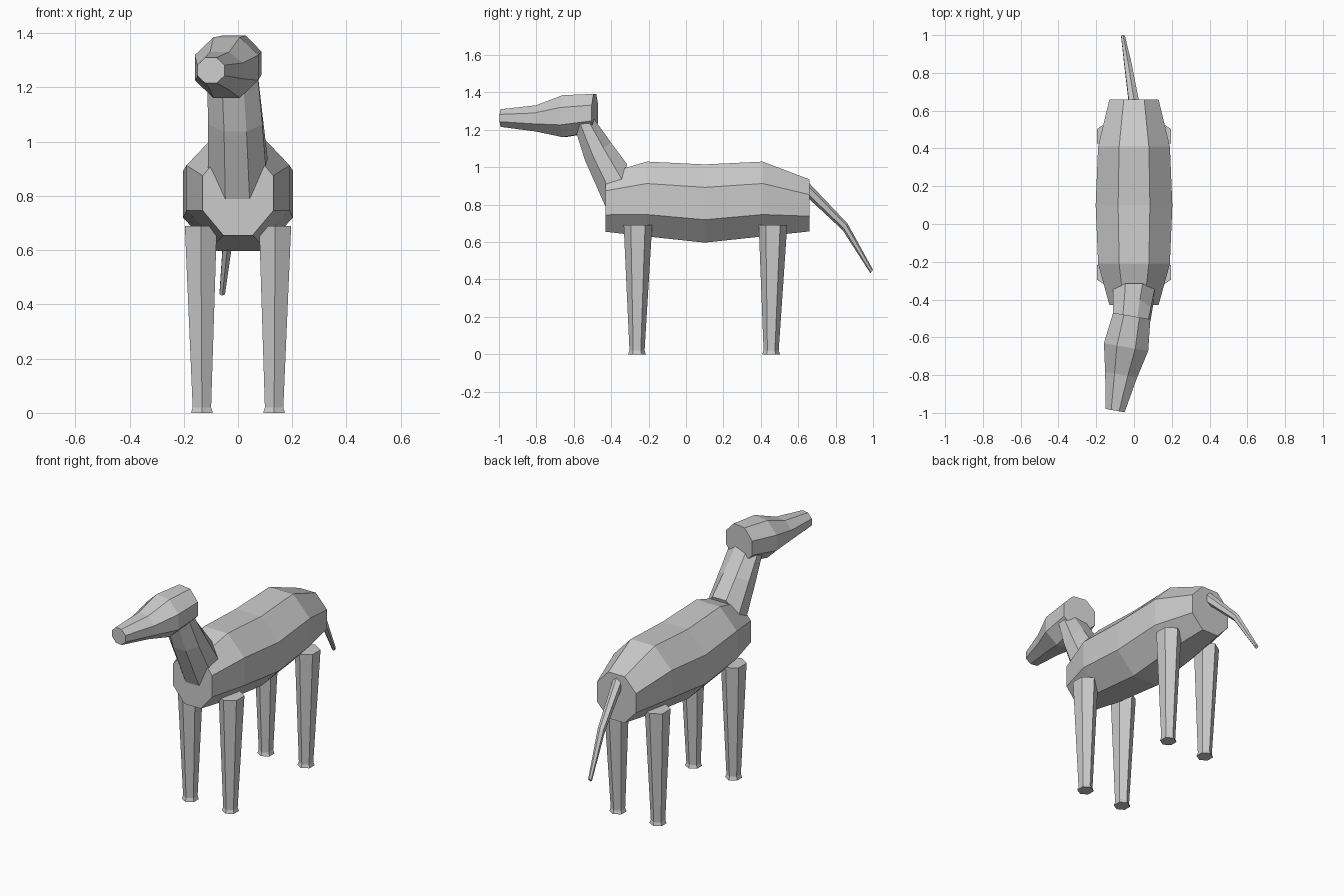
import bpy, bmesh, math
from mathutils import Vector

cube = bpy.data.objects.get("Cube")
if cube:
    bpy.data.objects.remove(cube, do_unlink=True)

grey = bpy.data.materials.new("plain_grey")
grey.use_nodes = True
COLOUR = (0.6, 0.6, 0.6, 1)
grey.diffuse_color = COLOUR
grey.node_tree.nodes["Principled BSDF"].inputs["Base Color"].default_value = COLOUR


def loft(name, rings, sides=8):
    """Skin a closed flat-sided tube; each ring is (centre, half-width vector, half-height vector)."""
    bm = bmesh.new()
    grow = 1 / math.cos(math.pi / sides)
    loops = []
    for centre, across, up in rings:
        loop = []
        for k in range(sides):
            a = math.tau * (k + 0.5) / sides
            p = Vector(centre) + grow * (math.cos(a) * Vector(across) + math.sin(a) * Vector(up))
            loop.append(bm.verts.new(p))
        loops.append(loop)
    for a, b in zip(loops, loops[1:]):
        for k in range(sides):
            j = (k + 1) % sides
            bm.faces.new((a[k], a[j], b[j], b[k]))
    bm.faces.new(loops[0])
    bm.faces.new(loops[-1])
    bmesh.ops.recalc_face_normals(bm, faces=bm.faces)
    mesh = bpy.data.meshes.new(name)
    bm.to_mesh(mesh)
    bm.free()
    mesh.materials.append(grey)
    obj = bpy.data.objects.new(name, mesh)
    bpy.context.collection.objects.link(obj)
    return obj


# Barrel body: y, centre z, half width, half height
body = [(-0.43, 0.81, 0.13, 0.155), (-0.21, 0.83, 0.19, 0.2), (0.1, 0.806, 0.203, 0.209),
        (0.41, 0.83, 0.19, 0.2), (0.66, 0.796, 0.13, 0.139)]
loft("body", [((0, y, z), (w, 0, 0), (0, 0, h)) for y, z, w, h in body])

# Neck: centre x, half width, then throat and nape points in y, z
neck = [(0, 0.11, (-0.402, 0.725), (-0.315, 1.016)),
        (-0.01, 0.1, (-0.54, 1.037), (-0.4, 1.13)),
        (-0.022, 0.093, (-0.61, 1.26), (-0.5, 1.27))]
neck_rings = []
for x, w, throat, nape in neck:
    f, b = Vector((x, *throat)), Vector((x, *nape))
    neck_rings.append(((f + b) / 2, (w, 0, 0), (b - f) / 2))
loft("neck", neck_rings)

# Head turned slightly to its right: x, y, centre z, half width, half height
TURN = math.radians(10)
side = Vector((math.cos(TURN), -math.sin(TURN), 0))
head = [(-0.012, -0.487, 1.29, 0.1, 0.102), (-0.042, -0.652, 1.273, 0.119, 0.112),
        (-0.068, -0.797, 1.261, 0.086, 0.07), (-0.1, -0.988, 1.263, 0.051, 0.047)]
loft("head", [((x, y, z), side * w, (0, 0, h)) for x, y, z, w, h in head])

# Tail: x, y, z, radius, ring tilted across the drooping path
tail = [(0.0, 0.64, 0.89, 0.027), (-0.033, 0.85, 0.682, 0.019), (-0.058, 0.993, 0.442, 0.01)]
loft("tail", [((x, y, z), (r, 0, 0), (0, 0.6 * r, 0.8 * r)) for x, y, z, r in tail], 6)

# Legs: height, half width, half depth, tapering to a small flared foot
leg = [(0, 0.04, 0.041), (0.02, 0.034, 0.035), (0.69, 0.059, 0.066)]
for end, top_y, foot_y in (("front", -0.257, -0.262), ("back", 0.465, 0.455)):
    for label, s in (("left", 1), ("right", -1)):
        rings = []
        for z, w, d in leg:
            t = z / 0.69
            rings.append(((s * (0.133 + 0.004 * t), foot_y + (top_y - foot_y) * t, z),
                          (w, 0, 0), (0, d, 0)))
        loft(f"{end}_{label}_leg", rings, 6)
